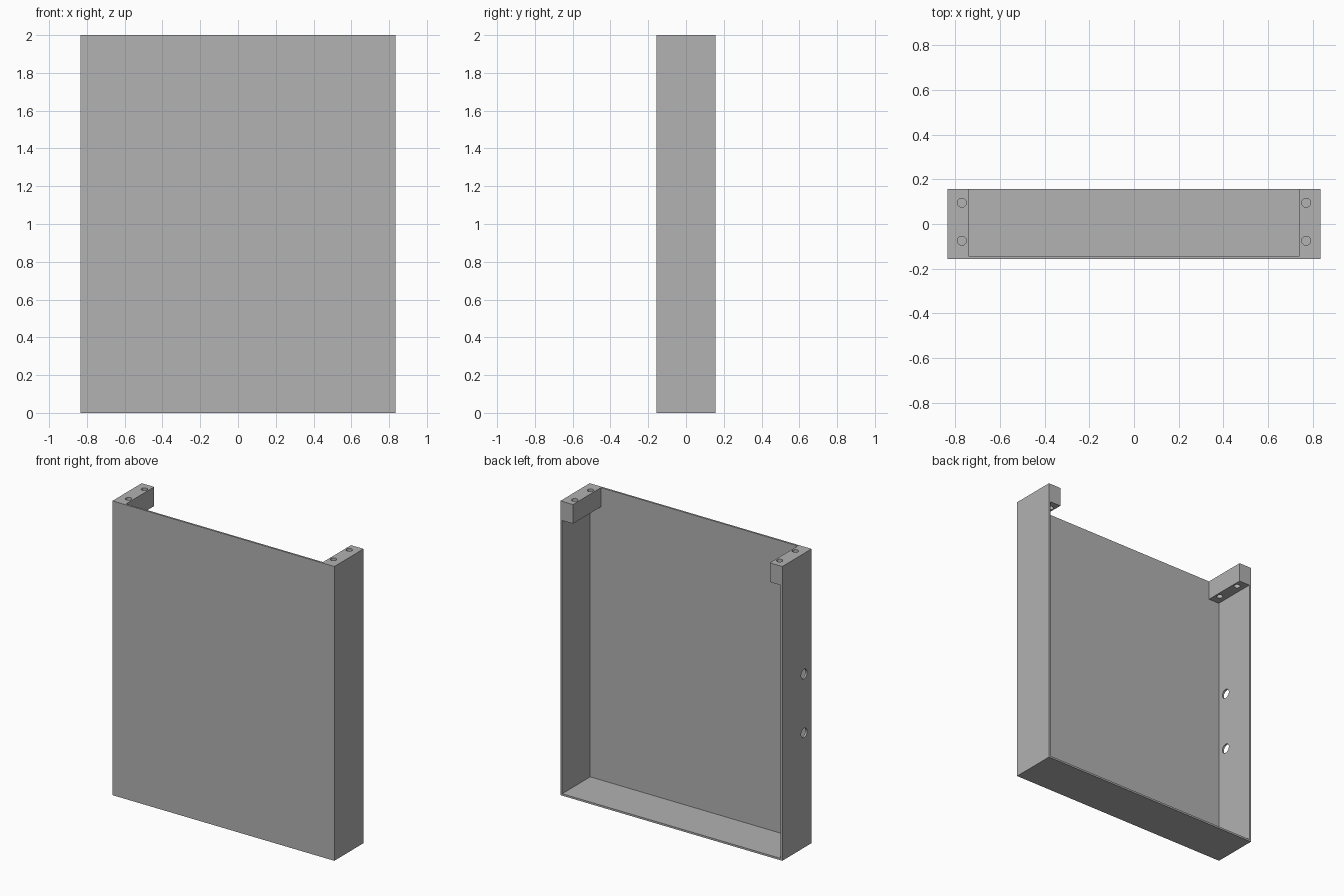
import bpy
import bmesh
from math import pi
from mathutils import Matrix, Vector

if "Cube" in bpy.data.objects:
    bpy.data.objects.remove(bpy.data.objects["Cube"], do_unlink=True)

HALF_W, HALF_D, HEIGHT = 0.834, 0.157, 2.0
WALL = 0.013
BLOCK_INNER, BLOCK_H = 0.74, 0.13

grey = bpy.data.materials.new("plain_grey")
grey.use_nodes = True
grey.diffuse_color = (0.445, 0.445, 0.445, 1)
grey.node_tree.nodes["Principled BSDF"].inputs["Base Color"].default_value = grey.diffuse_color


def make_object(name, bm):
    bmesh.ops.recalc_face_normals(bm, faces=bm.faces)
    mesh = bpy.data.meshes.new(name)
    bm.to_mesh(mesh)
    bm.free()
    mesh.materials.append(grey)
    obj = bpy.data.objects.new(name, mesh)
    bpy.context.collection.objects.link(obj)
    return obj


def extruded(name, outline, y0, y1):
    """Prism from an x-z outline running from y0 to y1."""
    bm = bmesh.new()
    face = bm.faces.new([bm.verts.new((x, y0, z)) for x, z in outline])
    geom = bmesh.ops.extrude_face_region(bm, geom=[face])["geom"]
    verts = [v for v in geom if isinstance(v, bmesh.types.BMVert)]
    bmesh.ops.translate(bm, verts=verts, vec=(0, y1 - y0, 0))
    return make_object(name, bm)


def add_drill(bm, centre, radius, length, turn=Matrix()):
    bmesh.ops.create_cone(bm, cap_ends=True, segments=32, radius1=radius, radius2=radius,
                          depth=length, matrix=Matrix.Translation(Vector(centre)) @ turn)


def cut(target, cutter):
    cutter.hide_render = True
    mod = target.modifiers.new("cut", "BOOLEAN")
    mod.operation = "DIFFERENCE"
    mod.solver = "EXACT"
    mod.object = cutter
    bpy.context.view_layer.objects.active = target
    bpy.ops.object.modifier_apply(modifier=mod.name)
    bpy.data.objects.remove(cutter, do_unlink=True)


# Solid body
body = extruded("panel_tray", [(-HALF_W, 0), (HALF_W, 0), (HALF_W, HEIGHT), (-HALF_W, HEIGHT)],
                -HALF_D, HALF_D)

# Cavity open at the back and top, leaving a block in each upper corner
side = HALF_W - WALL
ledge = HEIGHT - BLOCK_H
right_half = [(side, WALL), (side, ledge), (BLOCK_INNER, ledge), (BLOCK_INNER, HEIGHT + 0.1)]
left_half = [(-x, z) for x, z in reversed(right_half)]
cut(body, extruded("cavity_cutter", right_half + left_half, -HALF_D + WALL, HALF_D + 0.1))

# Screw holes down through the blocks, and two holes through one side wall
bm = bmesh.new()
for x in (-0.77, 0.77):
    for y in (-0.075, 0.095):
        add_drill(bm, (x, y, HEIGHT - BLOCK_H / 2), 0.02, BLOCK_H + 0.1)
for z in (0.78, 1.18):
    add_drill(bm, (-HALF_W, -0.077, z), 0.032, 0.1, Matrix.Rotation(pi / 2, 4, "Y"))
cut(body, make_object("hole_cutter", bm))

# Smooth hole walls, sharp corners
bpy.ops.object.select_all(action="DESELECT")
body.select_set(True)
bpy.context.view_layer.objects.active = body
bpy.ops.object.shade_smooth_by_angle(angle=pi / 6)
